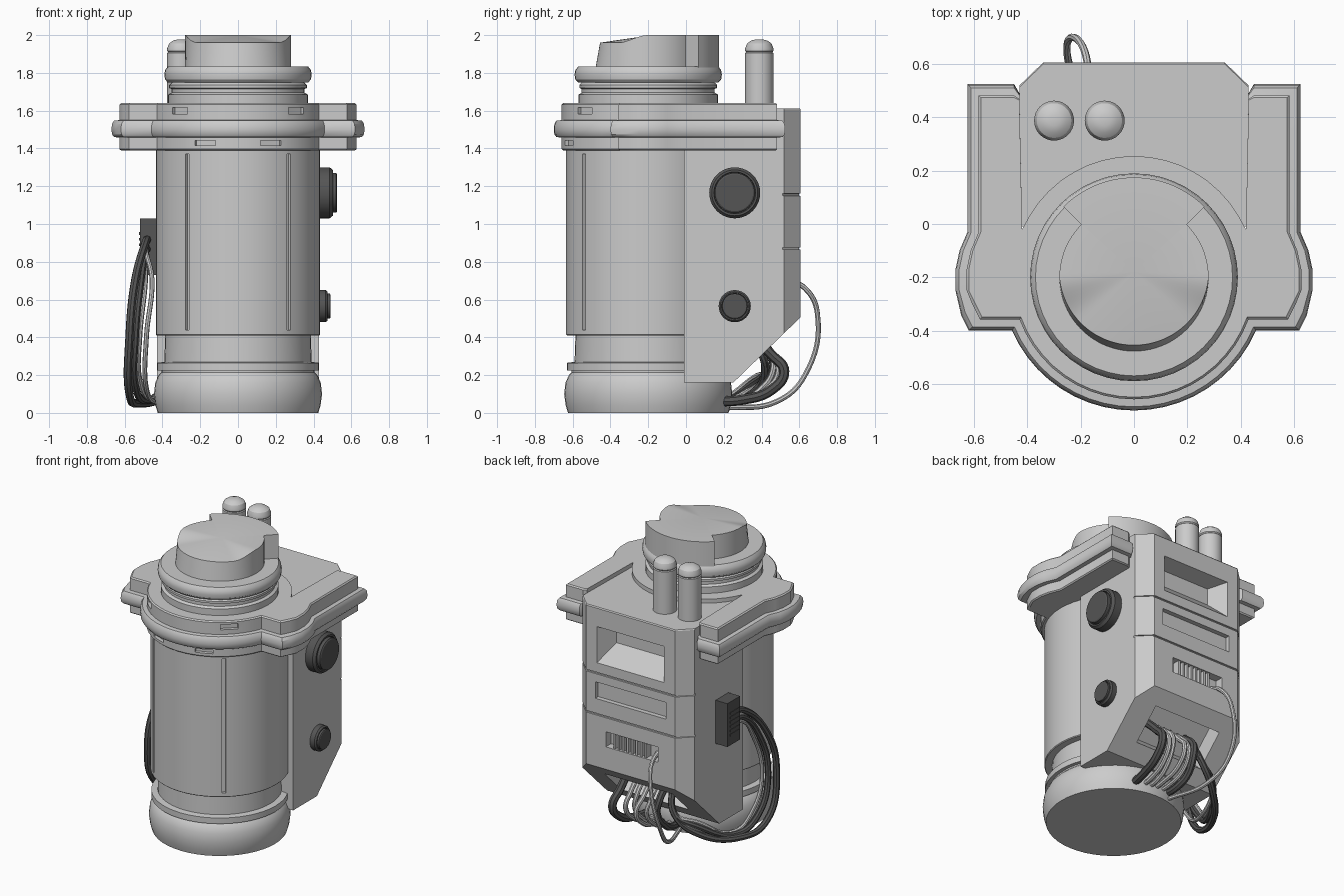
import bpy, bmesh, math
from mathutils import Vector, Matrix

if "Cube" in bpy.data.objects:
    bpy.data.objects.remove(bpy.data.objects["Cube"])

CY = -0.2  # y of the tube axis

dark = bpy.data.materials.new("dark_rubber")
dark.diffuse_color = (0.09, 0.09, 0.09, 1)
dark.use_nodes = True
dark.node_tree.nodes["Principled BSDF"].inputs["Base Color"].default_value = dark.diffuse_color


def finish(name, bm, mat=None):
    bmesh.ops.recalc_face_normals(bm, faces=bm.faces)
    me = bpy.data.meshes.new(name)
    bm.to_mesh(me)
    bm.free()
    ob = bpy.data.objects.new(name, me)
    bpy.context.collection.objects.link(ob)
    if mat:
        me.materials.append(mat)
    return ob


def loft_bm(rings):
    bm = bmesh.new()
    vs = [[bm.verts.new(p) for p in r] for r in rings]
    n = len(rings[0])
    for a, b in zip(vs, vs[1:]):
        for i in range(n):
            j = (i + 1) % n
            bm.faces.new((a[i], a[j], b[j], b[i]))
    bm.faces.new(vs[0][::-1])
    bm.faces.new(vs[-1])
    return bm


def lathe(name, profile, center=(0, CY, 0), axis='Z', mat=None, n=48):
    rings = [[(r * math.cos(2 * math.pi * i / n), r * math.sin(2 * math.pi * i / n), z)
              for i in range(n)] for r, z in profile]
    bm = loft_bm(rings)
    if axis == 'X':
        bm.transform(Matrix.Rotation(math.pi / 2, 4, 'Y'))
    bm.transform(Matrix.Translation(center))
    return finish(name, bm, mat)


def box(name, loc, size, rot=0, axis='Z', mat=None):
    bm = bmesh.new()
    bmesh.ops.create_cube(bm, size=1)
    bm.transform(Matrix.Translation(loc) @ Matrix.Rotation(rot, 4, axis) @ Matrix.Diagonal((*size, 1)))
    return finish(name, bm, mat)


def cut(target, cutters):
    bpy.context.view_layer.objects.active = target
    for c in cutters:
        c.hide_render = True
        m = target.modifiers.new("cut", 'BOOLEAN')
        m.operation, m.solver, m.object = 'DIFFERENCE', 'EXACT', c
        bpy.ops.object.modifier_apply(modifier=m.name)
        bpy.data.objects.remove(c)


def ring_box(x, r, z, size):
    # cutter on the front of the tube at radius r
    a = math.asin(x / r)
    return box("cutter", (x, CY - r * math.cos(a), z), size, a)


# Tube: base, neck, body and top rings
lathe("base", [(.425, 0), (.437, .04), (.445, .1), (.438, .16), (.42, .2), (.405, .215), (.405, .225),
               (.43, .225), (.43, .265), (.39, .27), (.385, .42)])
body = lathe("body_tube", [(.43, .41), (.435, .415), (.435, 1.40)])
cut(body, [ring_box(s * .27, .435, .905, (.025, .04, .93)) for s in (-1, 1)])
lathe("neck_rings", [(.37, 1.6), (.37, 1.685), (.352, 1.695), (.352, 1.715), (.365, 1.72), (.365, 1.735),
                     (.35, 1.75), (.372, 1.75), (.386, 1.765), (.39, 1.79), (.386, 1.815), (.37, 1.835)])


# Collar with two rearward arms
def collar_outline(d):
    r = .5 - d
    end = math.asin((-.2 + d) / r)
    half = [(r * math.cos(a), CY + r * math.sin(a))
            for a in [-math.pi / 2 + (end + math.pi / 2) * i / 10 for i in range(11)]]
    half += [(.62 - d, -.4 + d), (.648 - d, -.345 + d), (.67 - d, -.25), (.67 - d, -.17), (.655 - d, -.1),
             (.625 - d, -.03), (.625 - d, .525 - d), (.45, .525 - d), (.43, .49 - d / 2), (.42, -.02)]
    half += [(.455 * math.cos(a), CY + .455 * math.sin(a))
             for a in [math.radians(23 + 67 * i / 9) for i in range(1, 10)]]
    return half + [(-x, y) for x, y in half[-2:0:-1]]


collar_profile = [(.05, 1.39), (.042, 1.397), (.042, 1.458), (.014, 1.46), (.003, 1.475), (0, 1.5),
                  (.003, 1.53), (.014, 1.547), (.042, 1.55), (.042, 1.632), (.05, 1.64)]
collar = finish("collar", loft_bm([[(x, y, z) for x, y in collar_outline(d)] for d, z in collar_profile]))
cut(collar, [ring_box(s * .31, .458, 1.6, (.11, .05, .036)) for s in (-1, 1)] +
    [ring_box(s * .175, .458, 1.428, (.115, .05, .026)) for s in (-1, 1)])


# Cap: round drum with a wider wedge at the back and a dished front edge
def cap_ring(top):
    pts = []
    for i in range(65):
        a = math.radians(135 + 270 * i / 64)
        f = max(0, -math.sin(a))
        t = min(1, f / .6)
        r = .28 - (.025 * f if top else 0)
        pts.append((r * math.cos(a), CY + r * math.sin(a), 2 - .04 * t * t * (3 - 2 * t) if top else 1.82))
    for i in range(17):
        a = math.radians(45 + 90 * i / 16)
        pts.append((.375 * math.cos(a), CY + .375 * math.sin(a), 2 if top else 1.82))
    return pts


bm = loft_bm([cap_ring(False), cap_ring(True)])
bm.faces.ensure_lookup_table()
bmesh.ops.poke(bm, faces=[bm.faces[-1]])
for v in bm.verts:
    if len(v.link_edges) > 10:
        v.co = (0, CY + .02, 2)
finish("cap", bm)


# Rear housing with seams and a sloped underside
def plan(d, z):
    h = [(.43, -.01), (.43, .52 - d), (.34, .607 - d)]
    return [(x, y, z) for x, y in h] + [(-x, y, z) for x, y in h[::-1]]


levels = [(0, .16)]
for z in (.87, 1.155):
    levels += [(0, z - .006), (.01, z - .005), (.01, z + .005), (0, z + .006)]
levels += [(0, 1.605), (.006, 1.612)]
bm = loft_bm([plan(d, z) for d, z in levels])
res = bmesh.ops.bisect_plane(bm, geom=bm.verts[:] + bm.edges[:] + bm.faces[:], plane_co=(0, .25, .16),
                             plane_no=(0, .34, -.35), clear_outer=True)
bmesh.ops.contextual_create(bm, geom=[e for e in res["geom_cut"] if isinstance(e, bmesh.types.BMEdge)])
housing = finish("rear_housing", bm)


def rect(w, z0, z1, y):
    return [(-w, y, z0), (w, y, z0), (w, y, z1), (-w, y, z1)]


window = finish("cutter", loft_bm([rect(.265, 1.215, 1.48, .62), rect(.19, 1.34, 1.455, .49)]))
cut(housing, [window,
              box("cutter", (0, .6, 1.035), (.54, .05, .115)),
              box("cutter", (-.01, .6, .715), (.4, .1, .105)),
              box("cutter", (0, .43, .335), (.52, .26, .24), math.atan2(.34, .35), 'X')])
for i in range(8):
    box("vent_slat", (.13 - i * .034, .575, .715), (.014, .05, .105))

# Antenna rods on the housing
for x in (-.3, -.11):
    lathe("rod", [(.075, 1.58), (.075, 1.905), (.07, 1.91), (.075, 1.917), (.075, 1.93), (.065, 1.955),
                  (.045, 1.97), (.02, 1.977)], (x, .388, 0), n=32)

# Dark knobs on the right side
for z, r, w in ((1.165, .135, 1), (.565, .085, .62)):
    lathe("knob", [(r, -.03), (r, .055 * w), (r * .9, .072 * w), (r * .82, .072 * w), (r * .8, .06 * w),
                   (r * .78, .06 * w), (r * .78, .09 * w), (r * .72, .095 * w)], (.43, .258, z), 'X', dark, 40)

# Connector block on the left side
box("connector", (-.47, .22, .88), (.1, .14, .3), mat=dark)
for i in range(6):
    box("connector_rib", (-.515, .21, .80 + i * .03), (.016, .1, .014), mat=dark)


# Cables
def cable(r, pts, mat=None):
    cu = bpy.data.curves.new("cable", 'CURVE')
    cu.dimensions, cu.bevel_depth, cu.bevel_resolution, cu.resolution_u = '3D', r, 2, 8
    cu.use_fill_caps = True
    sp = cu.splines.new('BEZIER')
    sp.bezier_points.add(len(pts) - 1)
    for b, p in zip(sp.bezier_points, pts):
        b.co = p
        b.handle_left_type = b.handle_right_type = 'AUTO'
    ob = bpy.data.objects.new("cable", cu)
    bpy.context.collection.objects.link(ob)
    if mat:
        cu.materials.append(mat)
    bpy.ops.object.select_all(action='DESELECT')
    ob.select_set(True)
    bpy.context.view_layer.objects.active = ob
    bpy.ops.object.convert(target='MESH')


# vent cable down to the base
cable(.014, [(-.17, .55, .7), (-.18, .63, .66), (-.215, .695, .53), (-.25, .63, .2), (-.2, .48, .06), (-.1, .2, .025)])
# side loops from connector round to the underside
for r, x, dy, mat in ((.022, -.575, 0, dark), (.02, -.545, .05, dark), (.013, -.52, .08, None), (.013, -.485, .03, None)):
    cable(r, [(-.48, .17, .92 - dy), (-.49, .08, .9 - dy), (x + .03, -.1 + dy, .7), (x, -.17 + dy, .4),
              (x, -.06 + dy, .1 + dy), (x + .05, .14, .05 + dy / 3), (-.34, .36, .11 + dy), (-.2, .42, .24), (-.15, .36, .4)], mat)
# short loops from the underside opening to the base
for i, (x, r, mat) in enumerate(((.19, .027, dark), (.11, .016, None), (.06, .016, None), (.01, .016, None),
                                 (-.05, .014, None), (-.11, .024, dark))):
    k = .03 * (i % 3)
    cable(r, [(x, .36, .4), (x, .45, .31), (x + .01, .52 - k, .22), (x, .45 - k, .12), (x * .9, .3, .07), (x * .8, .17, .06)], mat)

# Smooth shading with sharp edges kept
bpy.ops.object.select_all(action='DESELECT')
for o in bpy.context.scene.objects:
    if o.type == 'MESH':
        o.select_set(True)
        bpy.context.view_layer.objects.active = o
bpy.ops.object.shade_smooth_by_angle(angle=math.radians(30))
